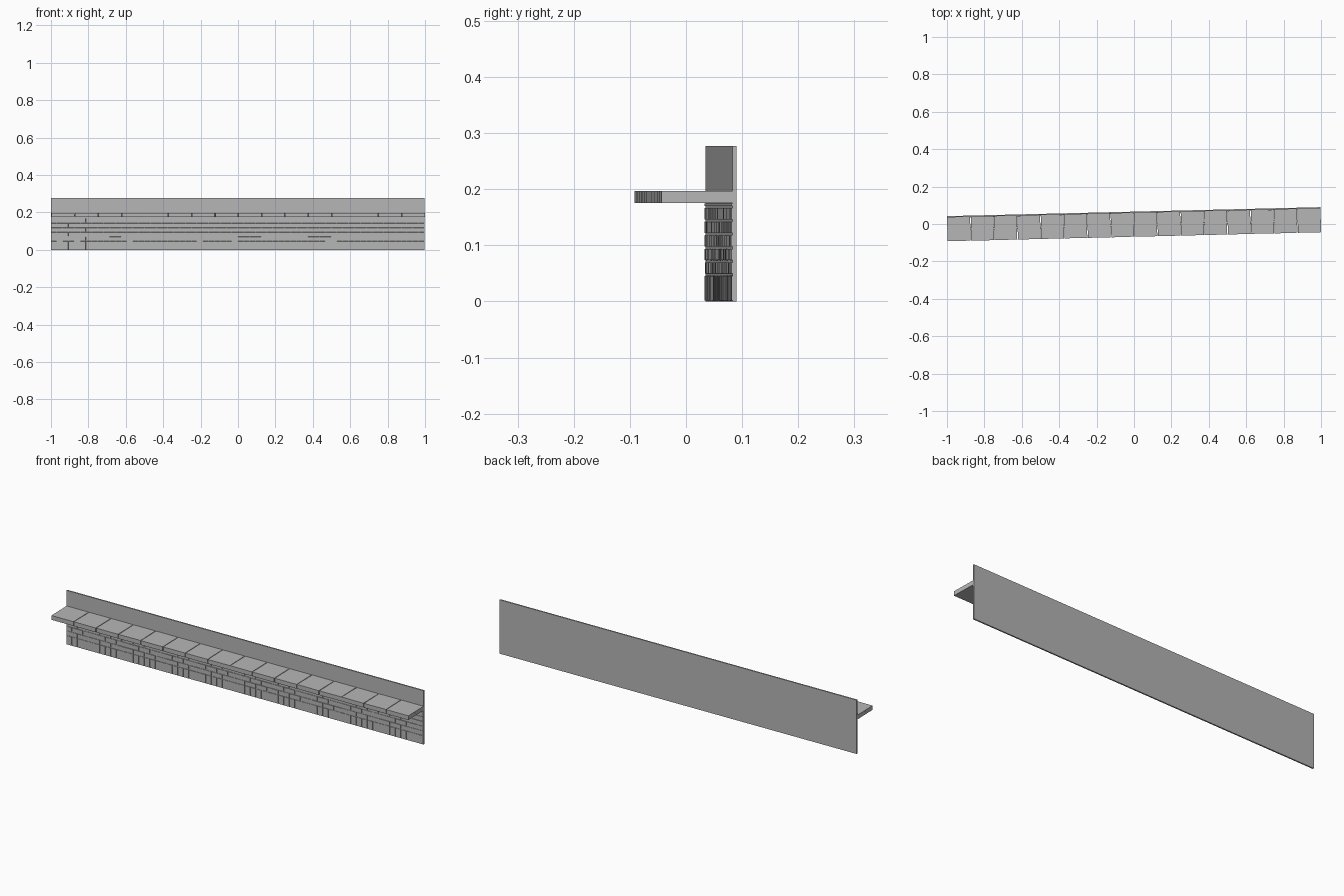
import bpy, bmesh, math, random
from mathutils import Matrix, Vector

random.seed(4)
if "Cube" in bpy.data.objects:
    bpy.data.objects.remove(bpy.data.objects["Cube"], do_unlink=True)

YAW = Matrix.Rotation(math.atan(0.024), 4, 'Z')   # whole wall stands slightly turned
HALF = 0.9985
FACE = 0.059                                      # front plane of the backing board

mat = bpy.data.materials.new("plain_grey")
mat.use_nodes = True
mat.diffuse_color = (0.47, 0.47, 0.47, 1)
mat.node_tree.nodes["Principled BSDF"].inputs["Base Color"].default_value = (0.47, 0.47, 0.47, 1)


def add_box(bm, x0, x1, y0, y1, z0, z1, taper=0.0, turn=0.0):
    """Box whose front face can be inset by taper and which can be turned about z."""
    verts = bmesh.ops.create_cube(bm, size=1)["verts"]
    mid = Vector(((x0 + x1) / 2, (y0 + y1) / 2, (z0 + z1) / 2))
    size = Vector((x1 - x0, y1 - y0, z1 - z0))
    spin = Matrix.Rotation(turn, 3, 'Z')
    for v in verts:
        p = v.co * size
        if v.co.y < 0:
            p.x -= math.copysign(taper, p.x)
            p.z -= math.copysign(taper, p.z)
        v.co = mid + spin @ p


def finish(name, bm):
    bm.transform(YAW)
    mesh = bpy.data.meshes.new(name)
    bm.to_mesh(mesh)
    bm.free()
    mesh.materials.append(mat)
    obj = bpy.data.objects.new(name, mesh)
    bpy.context.collection.objects.link(obj)
    return obj


# Backing board
bm = bmesh.new()
add_box(bm, -HALF, HALF, FACE, 0.066, 0, 0.277)
finish("backing_board", bm)

# Upright bricks along the foot
bm = bmesh.new()
count = 64
step = 2 * HALF / count
for i in range(count):
    x = -HALF + i * step
    proud = random.uniform(0.0015, 0.0025)
    add_box(bm, x + 0.001, x + step - 0.001, FACE - proud, FACE + 0.001,
            0.001, 0.046, taper=0.0006)
finish("upright_brick_course", bm)

# Five courses in running bond, with a few bricks standing proud
bm = bmesh.new()
count = 32
step = 2 * HALF / count
for row in range(5):
    z = 0.049 + row * 0.0242
    shift = step / 2 if row % 2 else 0
    for i in range(-1, count):
        x0 = max(-HALF, -HALF + i * step + shift)
        x1 = min(HALF, -HALF + (i + 1) * step + shift)
        if x1 - x0 < 0.01:
            continue
        proud = 0.0035 if random.random() < 0.06 else random.uniform(0.0015, 0.0025)
        add_box(bm, x0 + 0.001, x1 - 0.001, FACE - proud, FACE + 0.001,
                z, z + 0.021, taper=0.0006)
finish("running_brick_courses", bm)

# Thin closing strip below the slabs
bm = bmesh.new()
add_box(bm, -HALF, HALF, FACE - 0.002, FACE + 0.001, 0.1705, 0.1745)
finish("closing_strip", bm)

# Projecting row of slabs with narrow, slightly uneven joints
bm = bmesh.new()
count = 16
step = 2 * HALF / count
for i in range(count):
    x = -HALF + i * step
    inner = 0 < i < count - 1
    add_box(bm, x + (0.0015 if i else 0), x + step - (0.0015 if i < count - 1 else 0),
            -0.068, FACE, 0.175, 0.197,
            turn=random.uniform(-0.01, 0.01) if inner else 0)
finish("slabs", bm)

# Rod threaded through the slabs
bm = bmesh.new()
bmesh.ops.create_cone(bm, cap_ends=True, segments=12, radius1=0.006, radius2=0.006,
                      depth=2 * HALF + 0.0006,
                      matrix=Matrix.Translation((0, -0.005, 0.186)) @ Matrix.Rotation(math.pi / 2, 4, 'Y'))
finish("slab_rod", bm)
